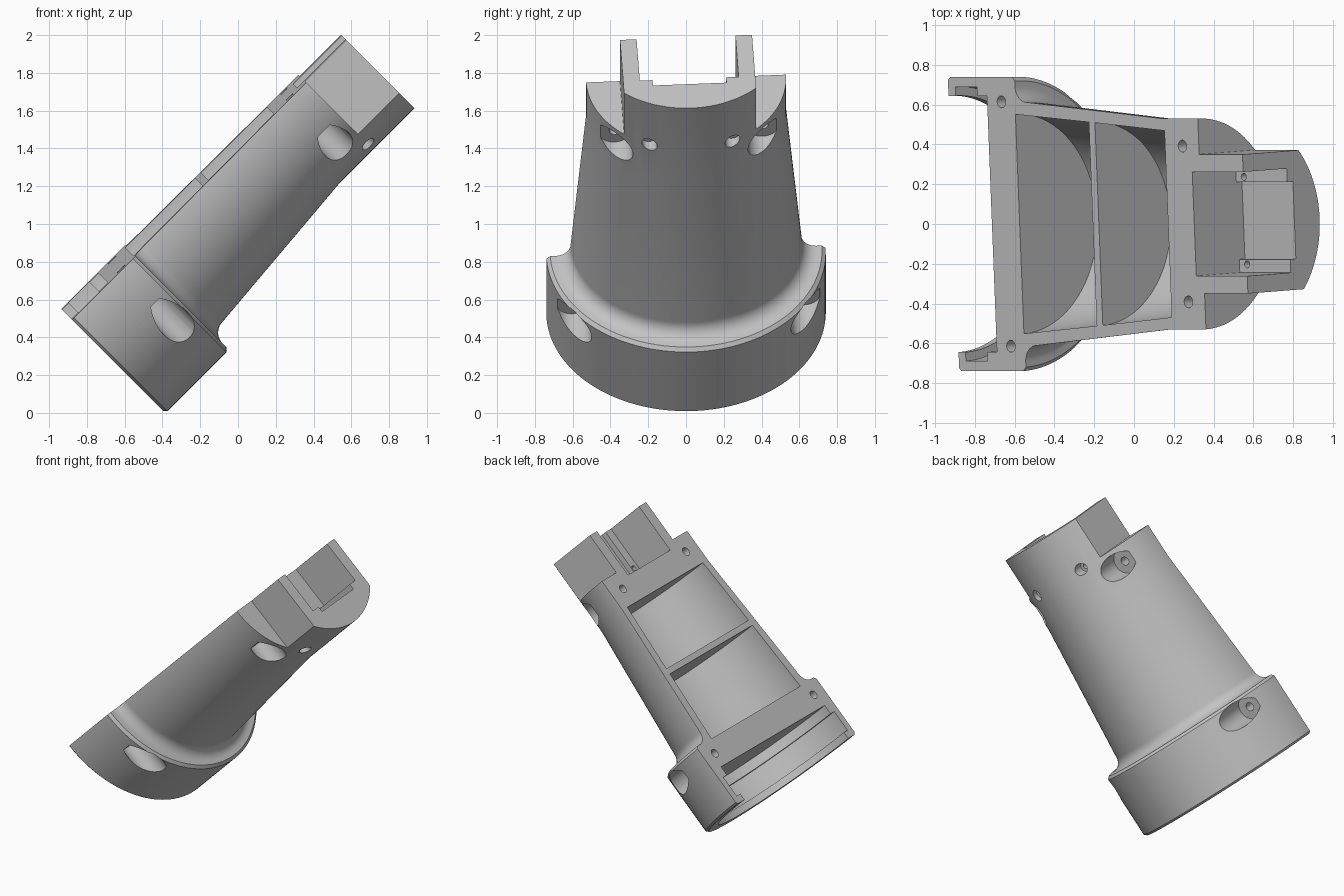
import bpy, bmesh, math
from mathutils import Matrix, Vector

if "Cube" in bpy.data.objects:
    bpy.data.objects.remove(bpy.data.objects["Cube"])

# Local frame: x along the axis, y across, z out of the flat split face
LENGTH = 2.073
SHOULDER = 1.765

grey = bpy.data.materials.new("plain_grey")
grey.use_nodes = True
grey.diffuse_color = (0.55, 0.55, 0.55, 1)
grey.node_tree.nodes["Principled BSDF"].inputs["Base Color"].default_value = (0.55, 0.55, 0.55, 1)


def make_object(name, bm):
    bmesh.ops.recalc_face_normals(bm, faces=bm.faces)
    mesh = bpy.data.meshes.new(name)
    bm.to_mesh(mesh)
    bm.free()
    obj = bpy.data.objects.new(name, mesh)
    bpy.context.collection.objects.link(obj)
    return obj


def lathe(name, profile, segments=128):
    """Solid turned around the x axis from (position, radius) pairs."""
    bm = bmesh.new()
    rings = []
    for pos, rad in profile:
        angles = [2 * math.pi * (i + 0.5) / segments for i in range(segments)]
        rings.append([bm.verts.new((pos, rad * math.cos(t), rad * math.sin(t))) for t in angles])
    for r0, r1 in zip(rings, rings[1:]):
        for i in range(segments):
            j = (i + 1) % segments
            bm.faces.new((r0[i], r0[j], r1[j], r1[i]))
    bm.faces.new(rings[0])
    bm.faces.new(rings[-1])
    return make_object(name, bm)


def box(name, low, high):
    bm = bmesh.new()
    bmesh.ops.create_cube(bm, size=1)
    low, high = Vector(low), Vector(high)
    for v in bm.verts:
        v.co = (low + high) / 2 + v.co * (high - low)
    return make_object(name, bm)


def drill(name, x, y, radius, top, bottom):
    bm = bmesh.new()
    bmesh.ops.create_cone(bm, cap_ends=True, segments=32, radius1=radius, radius2=radius,
                          depth=top - bottom,
                          matrix=Matrix.Translation((x, y, (top + bottom) / 2)))
    return make_object(name, bm)


def cut(body, cutter):
    cutter.hide_render = True
    mod = body.modifiers.new("cut", "BOOLEAN")
    mod.operation = "DIFFERENCE"
    mod.solver = "EXACT"
    mod.object = cutter
    bpy.context.view_layer.objects.active = body
    bpy.ops.object.modifier_apply(modifier=mod.name)
    bpy.data.objects.remove(cutter)


# Outer shell: flange, rounded fillet, tapered barrel, straight collar
fillet = [(0.555 - 0.08 * math.sin(t), 0.692 - 0.08 * math.cos(t))
          for t in (math.pi / 2 * (1 - i / 10) for i in range(11))]
body = lathe("half_shell_housing",
             [(0, 0.725), (0.015, 0.74), (0.457, 0.74), (0.475, 0.72)] + fillet
             + [(1.52, 0.53), (LENGTH, 0.53)])

# Split along the axis
cut(body, box("split_cutter", (-1, -1, 0), (3, 1, 1)))

# Grooved bore in the flange, and two barrel cavities separated by a rib
cut(body, lathe("bore_cutter", [(-0.1, 0.645), (0.05, 0.645), (0.05, 0.69), (0.205, 0.69),
                                (0.205, 0.645), (0.273, 0.645)]))
cut(body, lathe("lower_cavity_cutter", [(0.47, 0.552), (0.99, 0.513)]))
cut(body, lathe("upper_cavity_cutter", [(1.033, 0.51), (1.525, 0.47)]))

# Pocket between the prongs with a deeper central channel
cut(body, box("pocket_cutter", (1.711, -0.262, -0.31), (3, 0.262, 0.2)))
cut(body, box("channel_cutter", (1.711, -0.195, -0.35), (3, 0.195, 0.2)))

# Mirrored prong flats, screw holes with counterbores, and small pin holes
for side in (-1, 1):
    y0, y1 = sorted((side * 0.35, side * 0.9))
    cut(body, box("prong_cutter", (SHOULDER, y0, -1), (3, y1, 0.2)))
    for x, y, seat in ((0.374, 0.615, -0.25), (1.648, 0.392, -0.25)):
        cut(body, drill("screw_cutter", x, side * y, 0.03, 0.1, -1))
        cut(body, drill("counterbore_cutter", x, side * y, 0.087, seat, -1))
    cut(body, drill("pin_cutter", SHOULDER, side * 0.22, 0.018, 0.1, -1))
    cut(body, drill("pin_recess_cutter", SHOULDER, side * 0.22, 0.04, -0.42, -1))

# Lean the part over and roll it slightly around its axis
roll = math.radians(3.15)
place = (Matrix.Translation((-0.907, 0, 0.522))
         @ Matrix.Rotation(-math.pi / 4, 4, "Y") @ Matrix.Rotation(roll, 4, "X"))
body.data.transform(place)
body.data.materials.clear()
body.data.materials.append(grey)

bpy.ops.object.select_all(action="DESELECT")
body.select_set(True)
bpy.context.view_layer.objects.active = body
bpy.ops.object.shade_smooth_by_angle(angle=math.radians(25))
